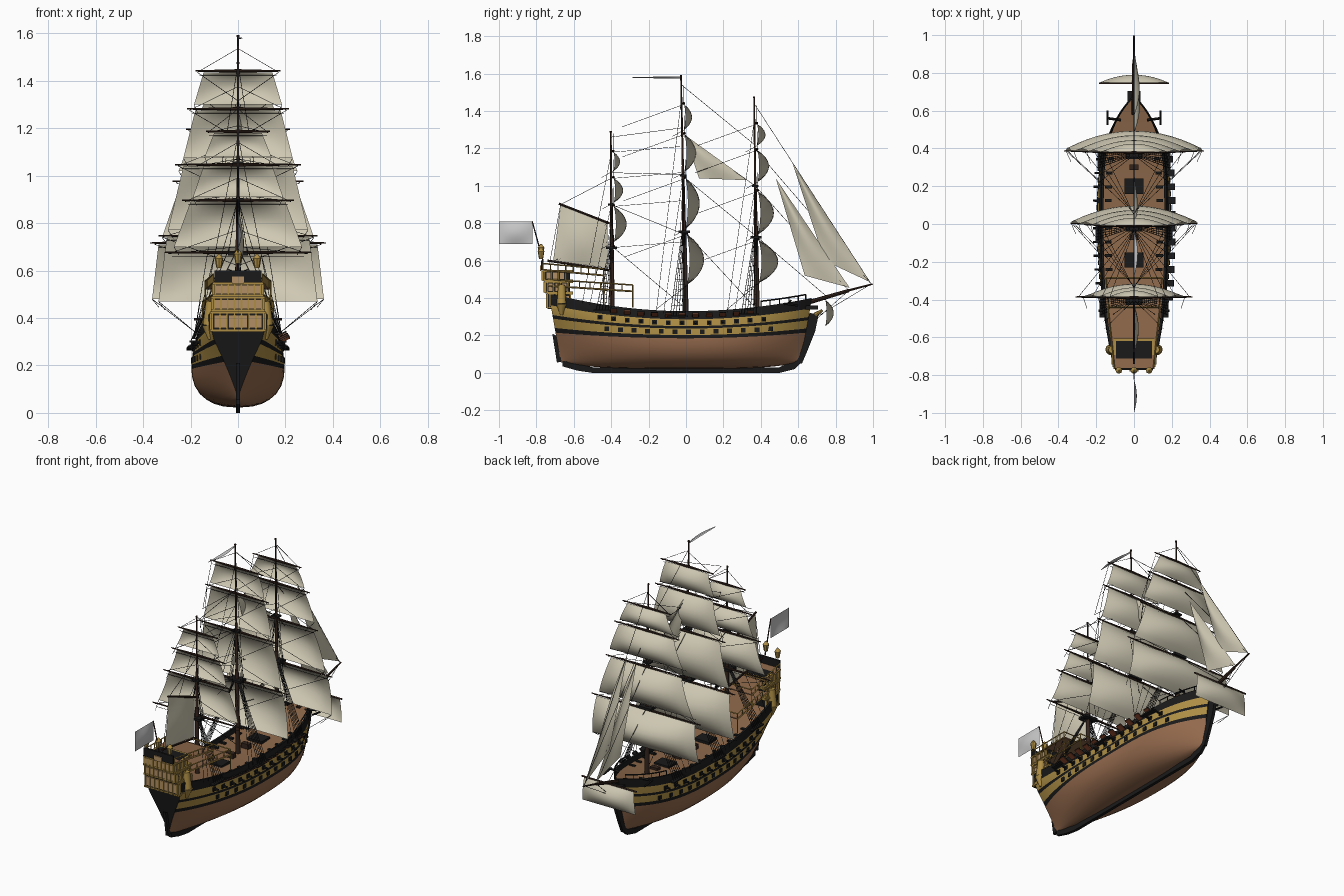
import bpy, bmesh, math
from mathutils import Vector, Matrix

if "Cube" in bpy.data.objects:
    bpy.data.objects.remove(bpy.data.objects["Cube"])

def mat(name, c):
    m = bpy.data.materials.new(name)
    m.diffuse_color = (*c, 1)
    m.use_nodes = True
    m.node_tree.nodes["Principled BSDF"].inputs["Base Color"].default_value = m.diffuse_color
    return m
BLACK = mat("black paint", (.010, .010, .010))
COPPER = mat("copper brown", (.30, .145, .075))
YELLOW = mat("ochre yellow", (.42, .27, .06))
DECK = mat("deck wood", (.27, .14, .07))
SAIL = mat("sail cream", (.62, .58, .45))
FLAG = mat("flag grey", (.58, .58, .58))
SPAR = mat("dark spar", (.035, .018, .012))
RED = mat("port red", (.20, .05, .02))
PANE = mat("window tan", (.45, .28, .13))

parts = {}
def part(name, *mats):
    if name not in parts:
        parts[name] = (bmesh.new(), mats)
    return parts[name][0]

def tube(bm, a, b, r1, r2=None, n=3):
    a, b = Vector(a), Vector(b)
    d = b - a
    r2 = r1 if r2 is None else r2
    m = Matrix.Translation((a + b) / 2) @ d.to_track_quat('Z', 'Y').to_matrix().to_4x4()
    bmesh.ops.create_cone(bm, cap_ends=n > 3, segments=n, radius1=r1, radius2=r2, depth=d.length, matrix=m)

def box(bm, c, s, rot=None):
    m = Matrix.Translation(c) @ (rot or Matrix()) @ Matrix.Diagonal((*s, 1))
    bmesh.ops.create_cube(bm, size=1, matrix=m)

def prism(bm, pts, h):
    vs = [[bm.verts.new((x, y, z)) for y, z in pts] for x in (-h, h)]
    bm.faces.new(vs[0]); bm.faces.new(vs[1][::-1])
    for i in range(len(pts)):
        j = (i + 1) % len(pts)
        bm.faces.new((vs[0][j], vs[0][i], vs[1][i], vs[1][j]))

# --- hull shape rules
LOW = [0, .03, .1, .2, .35, .55, .8, 1]
BANDS = [.12, .36, .45, .70, 1]
def heights(t):
    return .022 + .035 * abs(t) ** 4, .185 + .03 * t * t, .33 + (.095 if t < 0 else .07) * t * t

def length_at(t, z):
    return .60 + .065 * min(z / .35, 1.1) if t > 0 else .66 + .07 * min(z / .4, 1.1)

def half_width(t, z):
    zk, zw, zt = heights(t)
    u = min(max((z - zk) / (zw - zk), 0), 1)
    v = max((z - zw) / (zt - zw), 0)
    wm = .196 * (1 - (1 - u) ** 2.3) ** (1 / 2.3) * (1 - .12 * v * v)
    if t > 0:
        e = .012 * u
        n = 2.6 + 1.4 * (u + v) / 2
    else:
        e = min(.115 * min(1, (z - zk) / .28) ** 1.2, wm)
        n = 1.8 + .4 * (u + v)
    return e + (wm - e) * (1 - abs(t) ** n)

def surf(y, f):
    t = y / .7
    _, zw, zt = heights(t)
    z = zw + f * (zt - zw)
    t = y / length_at(t, z)
    return Vector((half_width(t, z), y, z))

# --- hull with painted bands, bulwark and deck
bm = part("hull", BLACK, COPPER, YELLOW, DECK)
N = 44
rows_mat = [1] * 7 + [0, 2, 0, 2, 0, 0, 0, 3]
for side in (1, -1):
    grid = []
    for i in range(N + 1):
        t = math.sin((2 * i / N - 1) * math.pi / 2) * .6 + (2 * i / N - 1) * .4
        zk, zw, zt = heights(t)
        zs = [zk + f * (zw - zk) for f in LOW] + [zw + f * (zt - zw) for f in BANDS]
        col = [(half_width(t, z), t * length_at(t, z), z) for z in zs]
        w, y, z = col[-1]
        wi = max(w - .012, .002)
        col += [(wi, y, z), (wi, y, z - .03), (0, y, z - .03)]
        grid.append([bm.verts.new((side * x, yy, zz)) for x, yy, zz in col])
    for i in range(N):
        for k, mi in enumerate(rows_mat):
            q = [grid[i][k], grid[i + 1][k], grid[i + 1][k + 1], grid[i][k + 1]]
            bm.faces.new(q if side > 0 else q[::-1]).material_index = mi
    for end in (0, N):
        for k in range(12):
            a, b = grid[end][k], grid[end][k + 1]
            c, d = [bm.verts.new((0, v.co.y, v.co.z)) for v in (b, a)]
            bm.faces.new((a, b, c, d) if (side > 0) == (end > 0) else (d, c, b, a))
bmesh.ops.remove_doubles(bm, verts=bm.verts, dist=.0003)

# --- keel, stem, rudder, figurehead
bm = part("keel_and_stem", BLACK)
prism(bm, [(-.66, .035), (-.58, .012), (-.5, 0), (.5, 0), (.58, .02), (.61, .05), (.6, .08), (.5, .03), (-.5, .03), (-.66, .065)], .009)
prism(bm, [(.59, .05), (.62, .05), (.65, .12), (.69, .22), (.71, .315), (.66, .32), (.63, .2)], .009)
prism(part("rudder", BLACK), [(-.69, .055), (-.665, .06), (-.695, .2), (-.715, .21)], .008)
box(part("beakhead", BLACK), (0, .67, .35), (.07, .07, .02))
tube(part("figurehead", YELLOW), (0, .69, .31), (0, .73, .335), .013, .007, 8)

# --- gun ports, barrels and open lids
for k in range(13):
    y = -.46 + k * .073
    for f in (.24, .57):
        p = surf(y + (.036 if f < .5 else 0), f)
        for s in (1, -1):
            box(part("gun_ports", BLACK), (s * p.x, p.y, p.z), (.008, .026, .024))
            if f > .5:
                tube(part("gun_barrels", BLACK), (s * (p.x - .01), p.y, p.z), (s * (p.x + .028), p.y, p.z + .002), .007, .006, 8)
    if 0 < k < 12:
        p = surf(y, .78)
        r = Matrix.Rotation(-.45, 4, 'Y')
        box(part("port_lids", BLACK), (p.x + .018, y, p.z + .012), (.042, .036, .005), r)
        box(part("port_lid_linings", RED), (p.x + .019, y, p.z + .008), (.04, .034, .004), r)
        for s in (1, -1):
            box(part("deck_guns", BLACK), (s * (p.x - .045), y, p.z + .002), (.035, .016, .02))

# --- hatches and deck fittings
for y in (.2, -.19):
    box(part("hatch_gratings", BLACK), (0, y, .312), (.10, .08, .016))
for y in (.08, -.07, .3):
    box(part("deck_fittings", SPAR), (0, y, .315), (.05, .03, .03))

# --- stern gallery with rows of windows
for z, h in ((.385, .075), (.458, .055), (.52, .05)):
    yb = -.735 - .18 * (z - .37)
    hw = .108 - .08 * (z - .37)
    box(part("stern_gallery", BLACK), (0, (yb - .62) / 2, z), (2 * hw, -.62 - yb, h + .012))
    for e in (-1, 1):
        box(part("gallery_mouldings", YELLOW), (0, (yb - .61) / 2, z + e * h / 2), (2 * hw + .024, -.60 - yb, .009))
    for k in range(8):
        x = (k - 3.5) / 3.5 * hw
        box(part("gallery_pillars", YELLOW), (x, yb - .005, z), (.008, .012, h))
        if k < 7:
            box(part("gallery_windows", PANE), (x + hw / 7, yb - .003, z), (.021, .008, h * .72))
    for s in (1, -1):
        for k in range(4):
            y = yb + .008 + k * .037
            box(part("gallery_pillars", YELLOW), (s * (hw + .006), y, z), (.014, .008, h))
            if k < 3:
                box(part("gallery_windows", PANE), (s * hw, y + .018, z), (.01, .022, h * .72))
for s in (1, -1):
    tube(part("quarter_galleries", YELLOW), (s * .118, -.665, .31), (s * .122, -.665, .37), .008, .03, 10)
    tube(part("quarter_galleries", YELLOW), (s * .122, -.665, .37), (s * .115, -.665, .47), .026, .02, 10)
box(part("taffrail", BLACK), (0, -.768, .575), (.2, .012, .05))
box(part("taffrail_crest", PANE), (0, -.776, .56), (.05, .008, .03))
for x, z in ((-.08, .61), (0, .63), (.08, .61)):
    tube(part("stern_lanterns", YELLOW), (x, -.775, z), (x, -.775, z + .04), .011, .018, 8)
    tube(part("stern_lanterns", YELLOW), (x, -.775, z + .04), (x, -.775, z + .06), .018, .003, 8)

# --- raised after decks with rails
def after_deck(name, y0, y1, z0, z1, rail):
    w0, w1 = [surf(max(y, -.7), 1).x - .018 for y in (y0, y1)]
    bm = part(name, DECK)
    lo, hi = [[bm.verts.new(p) for p in ((-w0, y0, z0 + d), (w0, y0, z0 + d), (w1, y1, z1 + d), (-w1, y1, z1 + d))] for d in (0, .006)]
    bm.faces.new(lo[::-1]); bm.faces.new(hi)
    for i in range(4):
        bm.faces.new((lo[i], lo[(i + 1) % 4], hi[(i + 1) % 4], hi[i]))
    r = part(name + "_rails", YELLOW)
    for s in (1, -1):
        for h in (.0, rail):
            tube(r, (s * w0, y0, z0 + h), (s * w1, y1, z1 + h), .004, n=4)
        for k in range(9):
            a = Vector((s * w0, y0, z0)).lerp(Vector((s * w1, y1, z1)), k / 8)
            tube(r, a, a + Vector((0, 0, rail)), .003, n=4)
        tube(r, (s * w1, y1, .35), (s * w1, y1, z1 + rail), .003, n=4)
    tube(r, (-w1, y1, z1 + rail), (w1, y1, z1 + rail), .004, n=4)
after_deck("quarter_deck", -.74, -.285, .465, .435, .035)
after_deck("poop_deck", -.765, -.44, .55, .52, .035)

# --- forecastle rails and catheads with anchors
for s in (1, -1):
    last = None
    for y in (.40, .45, .5, .55, .6, .64):
        p = surf(y, 1)
        a = Vector((s * (p.x - .005), y, p.z + .03))
        tube(part("forecastle_rails", BLACK), a - Vector((0, 0, .035)), a, .003, n=4)
        if last:
            tube(part("forecastle_rails", BLACK), last, a, .004, n=4)
        last = a
    tube(part("catheads", BLACK), (s * .07, .55, .375), (s * .14, .56, .385), .007, n=4)
    tube(part("anchors", BLACK), (s * .14, .525, .37), (s * .14, .60, .36), .006, n=6)

# --- masts, yards, square sails and rigging
def square_sail(name, y, zt, zb, wt, wb, bulge):
    bm = part(name, SAIL)
    nx, nz = 14, 10
    g = [[bm.verts.new(((wt + (wb - wt) * j / nz) * (2 * i / nx - 1),
          y + bulge * math.sin(math.pi * j / nz) ** .8 * (1 - .85 * (2 * i / nx - 1) ** 2),
          zt + (zb - zt) * j / nz)) for i in range(nx + 1)] for j in range(nz + 1)]
    for j in range(nz):
        for i in range(nx):
            bm.faces.new((g[j][i], g[j][i + 1], g[j + 1][i + 1], g[j + 1][i]))

rope = part("rigging", BLACK)
R = .0014
# each mast: foot y, top y, top z, platform z, crosstree z, sails (top, bottom, half widths, bulge)
masts = {
    "fore": (.38, .364, 1.475, .725, 1.0, [(.71, .48, .335, .362, .105), (.97, .74, .24, .32, .085), (1.19, 1.02, .185, .25, .062), (1.33, 1.215, .13, .185, .045)]),
    "main": (0, -.027, 1.59, .755, 1.055, [(.74, .47, .30, .335, .092), (1.04, .77, .23, .295, .075), (1.275, 1.075, .18, .23, .06), (1.435, 1.30, .145, .185, .042)]),
    "mizzen": (-.395, -.402, 1.29, .67, .90, [(.89, .70, .20, .27, .068), (1.04, .91, .145, .19, .05), (1.18, 1.08, .10, .14, .035)]),
}
for name, (y0, y1, top, plat, cross, sails) in masts.items():
    yz = lambda z: y0 + (y1 - y0) * (z - .3) / (top - .3)
    bm = part(name + "_mast", SPAR)
    for a, b, r in ((.28, plat + .06, .015), (plat - .02, cross + .05, .010), (cross - .02, top, .006)):
        tube(bm, (0, yz(a), a), (0, yz(b), b), r, r * .7, 10)
    tube(bm, (0, y1, top - .005), (0, y1, top + .003), .006, n=8)
    box(part(name + "_tops", BLACK), (0, yz(plat), plat), (.085, .06, .014))
    box(part(name + "_tops", BLACK), (0, yz(cross), cross), (.045, .035, .01))
    yards = [(s[0], s[2] + .035) for s in sails]
    if name == "mizzen":
        yards.append((.67, .31))
    for z, w in yards:
        y = yz(z) + .012
        for s in (1, -1):
            tube(part(name + "_yards", SPAR), (0, y, z + .006), (s * w, y, z + .006), .0075, .003, 8)
            tube(rope, (s * w * .95, y, z), (0, y, min(z + .1, top)), R)
            tube(rope, (s * w * .95, y, z), (0, y - .33, z - .12) if name != "mizzen" else (0, y + .36, z + .03), R)
            tube(rope, (s * w * .9, y - .004, z - .012), (0, y - .004, z - .012), R)
    for k, (zt, zb, wt, wb, bl) in enumerate(sails):
        square_sail(f"{name}_sail_{k + 1}", yz(zt) + .014, zt, zb, wt, wb, bl)
        for s in (1, -1):
            tube(rope, (s * wb, yz(zb) + .014, zb), (s * wb * .92, yz(zb) - .05, zb - .035), R)
    if name != "mizzen":
        for s in (1, -1):
            _, zb, _, wb, _ = sails[0]
            tube(rope, (s * wb, y0 + .01, zb), (s * .18, y0 - .16, .34), R)
    for s in (1, -1):
        feet = []
        for k in range(6):
            p = surf(y0 - .075 + .016 * k - .01, .8)
            feet.append((Vector((s * (p.x + .018), p.y, p.z)), Vector((s * .012, yz(plat) - .012 + .003 * k, plat))))
            tube(rope, *feet[-1], R * 1.3)
        box(part("channels", BLACK), (s * (abs(feet[2][0].x) - .01), y0 - .045, feet[2][0].z), (.03, .11, .008))
        for j in range(1, 15):
            tube(rope, feet[0][0].lerp(feet[0][1], j / 16), feet[5][0].lerp(feet[5][1], j / 16), .001)
        for k in range(3):
            tube(rope, (s * .04, yz(plat) - .02 + .015 * k, plat), (s * .004, yz(cross), cross), R)
        for z, dy in ((cross, .12), (top - .12, .16)):
            p = surf(y0 - dy, .9)
            tube(rope, (0, yz(z), z), (s * (p.x + .01), p.y, p.z), R)

# --- bowsprit and spritsail
tube(part("bowsprit", SPAR), (0, .58, .355), (0, .87, .44), .013, .009, 8)
tube(part("bowsprit", SPAR), (0, .82, .428), (0, .998, .475), .007, .004, 8)
square_sail("sprit_sail", .745, .39, .25, .17, .18, .045)
tube(part("spritsail_yard", SPAR), (-.185, .745, .394), (.185, .745, .394), .005, n=8)

# --- fore-and-aft sails: corner points in (y, z), slight sideways belly
def flat_sail(name, corners, belly, m=SAIL):
    bm = part(name, m)
    a, b, c, d = [Vector((0, *p)) for p in corners]
    n = 10
    g = [[bm.verts.new(a.lerp(b, i / n).lerp(d.lerp(c, i / n), j / n) + Vector((belly * math.sin(math.pi * i / n) * math.sin(math.pi * j / n), 0, 0)))
          for i in range(n + 1)] for j in range(n + 1)]
    for j in range(n):
        for i in range(n):
            bm.faces.new((g[j][i], g[j][i + 1], g[j + 1][i + 1], g[j + 1][i]))
    bmesh.ops.remove_doubles(bm, verts=bm.verts, dist=.0001)
flat_sail("inner_jib", [(.48, 1.04), (.875, .455), (.635, .52), (.48, 1.04)], .03)
flat_sail("outer_jib", [(.57, 1.12), (.985, .485), (.74, .60), (.57, 1.12)], .03)
flat_sail("stay_sail", [(-.01, 1.275), (.33, 1.03), (.07, 1.04), (-.01, 1.275)], .02)
flat_sail("spanker", [(-.67, .90), (-.42, .80), (-.42, .56), (-.71, .60)], .025)
tube(part("spanker_spars", SPAR), (0, -.41, .80), (0, -.68, .905), .006, n=8)
tube(part("spanker_spars", SPAR), (0, -.41, .55), (0, -.74, .60), .006, n=8)

# --- ensign and pennant
tube(part("flag_staff", SPAR), (0, -.765, .6), (0, -.822, .81), .004, .003, 6)
flat_sail("ensign", [(-.82, .81), (-1.0, .81), (-1.0, .69), (-.82, .69)], .015, FLAG)
flat_sail("pennant", [(-.03, 1.585), (-.285, 1.582), (-.285, 1.577), (-.03, 1.573)], .02, FLAG)

# --- stays between masts and to the bowsprit, spanker lines
for a, b in (((.364, 1.44), (.99, .475)), ((.366, 1.2), (.985, .48)), ((.37, 1.0), (.87, .44)), ((.375, .73), (.75, .41)),
             ((-.025, 1.54), (.366, 1.22)), ((-.02, 1.27), (.37, 1.0)), ((-.015, 1.05), (.375, .73)), ((-.01, .76), (.36, .36)),
             ((-.402, 1.26), (-.02, 1.31)), ((-.40, 1.07), (-.02, 1.06)), ((-.40, .90), (-.01, .74)), ((-.4, .68), (-.02, .36)),
             ((-.67, .9), (-.4, 1.04)), ((-.67, .9), (-.73, .58)), ((-.42, .8), (-.7, .6)), ((-.42, .7), (-.7, .6)),
             ((.99, .475), (.70, .3)), ((.87, .44), (.69, .28))):
    tube(rope, (0, *a), (0, *b), R * 1.2)

# --- write every part out as an object
for name, (bm, mats) in parts.items():
    me = bpy.data.meshes.new(name)
    bm.to_mesh(me)
    bm.free()
    for m in mats:
        me.materials.append(m)
    ob = bpy.data.objects.new(name, me)
    bpy.context.collection.objects.link(ob)
    me.shade_smooth()
    if "sail" not in name:
        me.set_sharp_from_angle(angle=math.radians(40))
